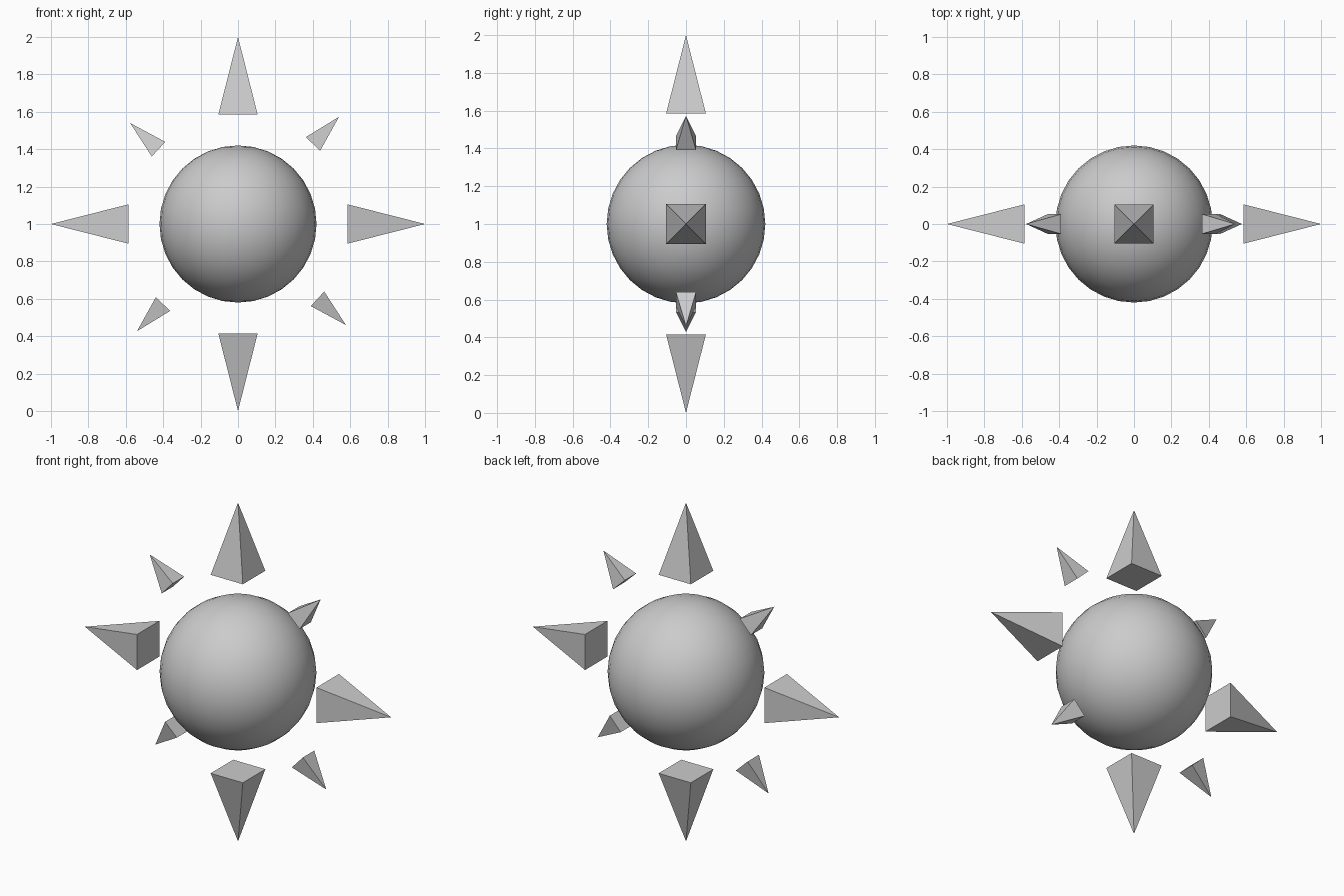
import bpy, math
from mathutils import Vector

if "Cube" in bpy.data.objects:
    bpy.data.objects.remove(bpy.data.objects["Cube"])

CENTRE = Vector((0, 0, 1))


def spike(name, base, tip, width):
    """Square pyramid in the xz plane, from base centre to tip (relative to CENTRE)."""
    b, t = Vector((base[0], 0, base[1])), Vector((tip[0], 0, tip[1]))
    d = t - b
    bpy.ops.mesh.primitive_cone_add(vertices=4, radius1=width / math.sqrt(2),
                                    radius2=0, depth=d.length)
    ob = bpy.context.object
    ob.name = name
    # Square the base to the axes, then aim the spike outwards
    ob.rotation_euler = (0, 0, math.pi / 4)
    bpy.ops.object.transform_apply(location=False, rotation=True, scale=False)
    ob.rotation_euler = (0, math.atan2(d.x, d.z), 0)
    ob.location = CENTRE + (b + t) / 2


# Central ball
bpy.ops.mesh.primitive_uv_sphere_add(segments=32, ring_count=16, radius=0.42, location=CENTRE)
bpy.context.object.name = "ball"
bpy.ops.object.shade_smooth()

# Four large spikes on the axes
for name, x, z in (("top", 0, 1), ("bottom", 0, -1), ("left", -1, 0), ("right", 1, 0)):
    spike("large_spike_" + name, (x * 0.586, z * 0.586), (x, z), 0.21)

# Four small diagonal spikes, point-symmetric in pairs
for s, a, b in ((1, "upper_right", "upper_left"), (-1, "lower_left", "lower_right")):
    spike("small_spike_" + a, (s * 0.401, s * 0.428), (s * 0.54, s * 0.573), 0.106)
    spike("small_spike_" + b, (-s * 0.425, s * 0.4), (-s * 0.577, s * 0.54), 0.106)
